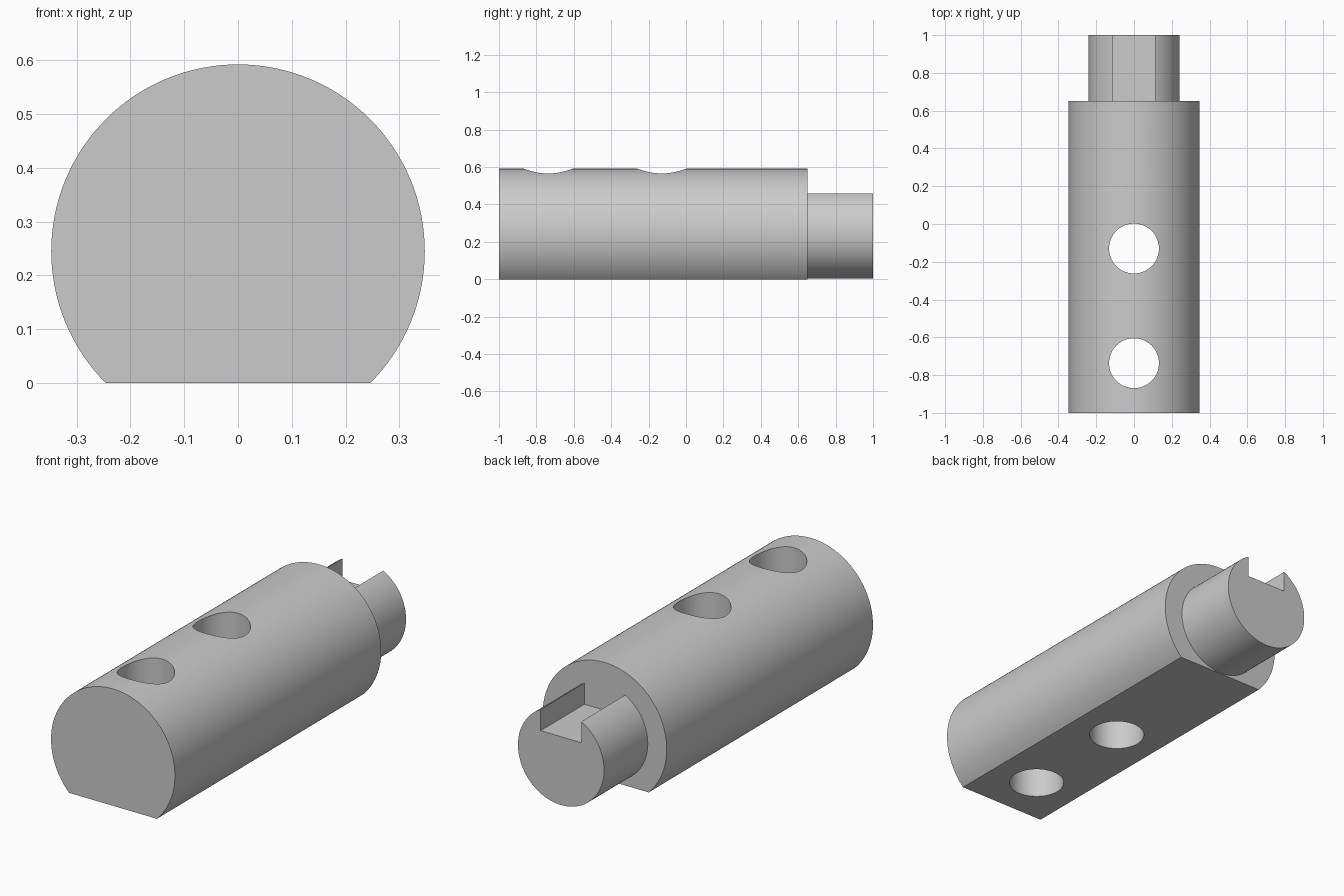
import bpy
import bmesh
from math import asin, acos, cos, sin, pi, radians

if "Cube" in bpy.data.objects:
    bpy.data.objects.remove(bpy.data.objects["Cube"])

AXIS_Z = 0.245
BODY_R, PEG_R, HOLE_R = 0.347, 0.241, 0.132
SLOT_HALF, SLOT_FLOOR = 0.114, 0.35
SHOULDER_Y = 0.65

metal = bpy.data.materials.new("grey metal")
metal.use_nodes = True
grey = (0.6, 0.6, 0.6, 1)
metal.diffuse_color = grey
metal.node_tree.nodes["Principled BSDF"].inputs["Base Color"].default_value = grey


def arc(radius, start, end, steps):
    """Points on a circle about the shaft axis, in x and z."""
    angles = [start + (end - start) * i / steps for i in range(steps + 1)]
    return [(radius * cos(a), AXIS_Z + radius * sin(a)) for a in angles]


def extrude_along_y(name, profile, y0, y1):
    bm = bmesh.new()
    face = bm.faces.new([bm.verts.new((x, y0, z)) for x, z in profile])
    result = bmesh.ops.extrude_face_region(bm, geom=[face])
    moved = [v for v in result["geom"] if isinstance(v, bmesh.types.BMVert)]
    bmesh.ops.translate(bm, vec=(0, y1 - y0, 0), verts=moved)
    bmesh.ops.recalc_face_normals(bm, faces=bm.faces)
    mesh = bpy.data.meshes.new(name)
    bm.to_mesh(mesh)
    bm.free()
    mesh.materials.append(metal)
    obj = bpy.data.objects.new(name, mesh)
    bpy.context.collection.objects.link(obj)
    return obj


def combine(target, other, operation):
    """Apply a boolean and discard the helper."""
    other.hide_render = True
    mod = target.modifiers.new(operation.lower(), "BOOLEAN")
    mod.operation = operation
    mod.object = other
    mod.solver = "EXACT"
    bpy.context.view_layer.objects.active = target
    bpy.ops.object.modifier_apply(modifier=mod.name)
    bpy.data.objects.remove(other)


# Round shaft with a flat underside
flat = asin(AXIS_Z / BODY_R)
shaft = extrude_along_y("flatted_shaft", arc(BODY_R, -flat, pi + flat, 96), -1, SHOULDER_Y)

# Round end peg with a slot along its top
slot = acos(SLOT_HALF / PEG_R)
peg_profile = arc(PEG_R, pi - slot, 2 * pi + slot, 96)
peg_profile += [(SLOT_HALF, SLOT_FLOOR), (-SLOT_HALF, SLOT_FLOOR)]
peg = extrude_along_y("slotted_peg", peg_profile, SHOULDER_Y - 0.05, 1)
combine(shaft, peg, "UNION")

# Two vertical through holes
for y in (-0.13, -0.737):
    bpy.ops.mesh.primitive_cylinder_add(vertices=64, radius=HOLE_R, depth=2, location=(0, y, AXIS_Z))
    cutter = bpy.context.object
    cutter.name = "hole_cutter"
    cutter.data.materials.append(metal)
    combine(shaft, cutter, "DIFFERENCE")

# Smooth curved walls, sharp rims
bpy.ops.object.select_all(action="DESELECT")
shaft.select_set(True)
bpy.context.view_layer.objects.active = shaft
bpy.ops.object.shade_smooth_by_angle(angle=radians(30))
